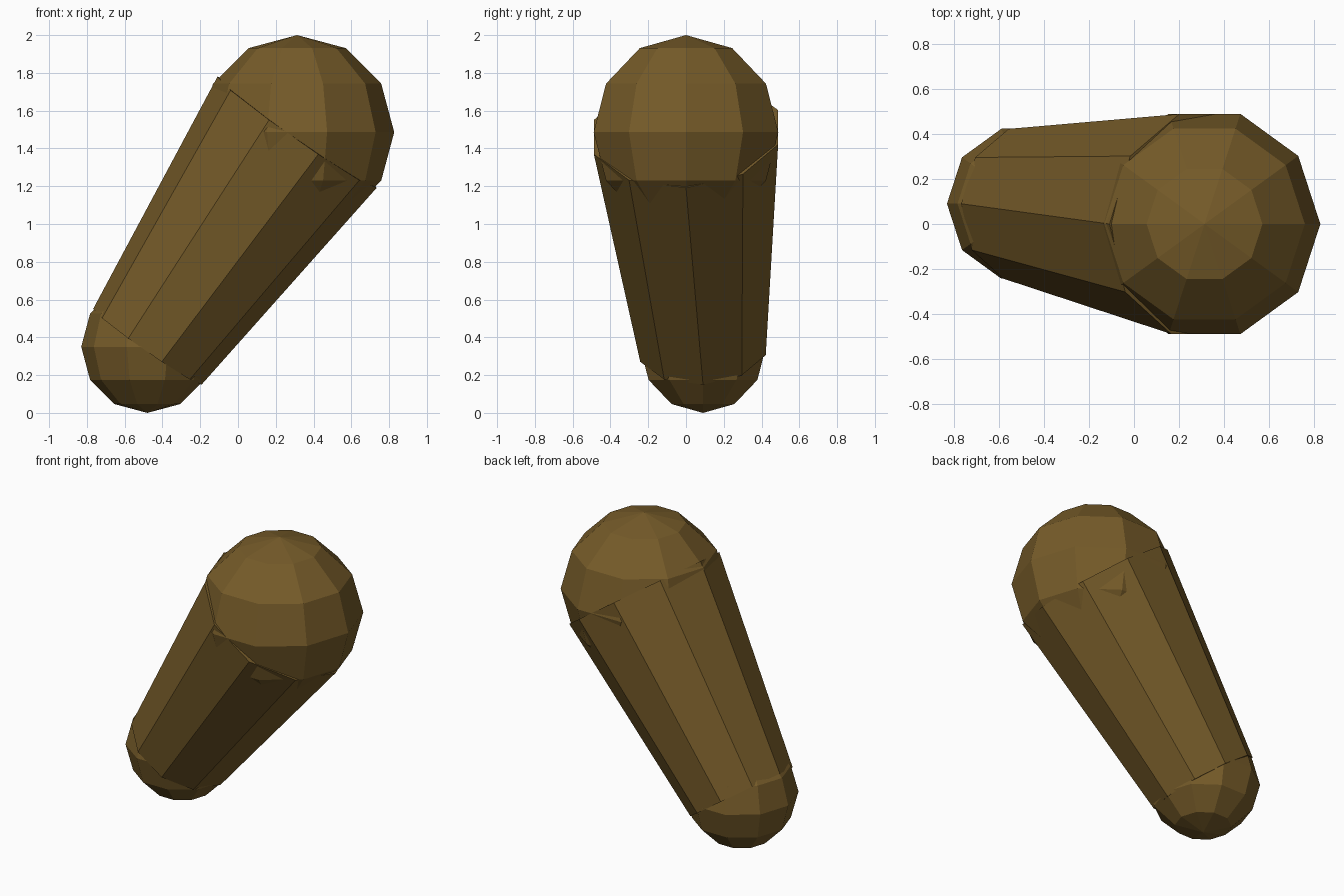
import bpy, bmesh, math
from mathutils import Vector, Matrix

if "Cube" in bpy.data.objects:
    bpy.data.objects.remove(bpy.data.objects["Cube"])

SIDES = 10
mat = bpy.data.materials.new("olive_brown")
mat.diffuse_color = (0.18, 0.105, 0.022, 1)
mat.use_nodes = True
mat.node_tree.nodes["Principled BSDF"].inputs["Base Color"].default_value = mat.diffuse_color


def add_object(name, bm, matrix):
    bmesh.ops.recalc_face_normals(bm, faces=bm.faces)
    me = bpy.data.meshes.new(name)
    bm.to_mesh(me)
    bm.free()
    me.materials.append(mat)
    ob = bpy.data.objects.new(name, me)
    ob.matrix_world = matrix
    bpy.context.collection.objects.link(ob)


def ball(name, centre, radius):
    bm = bmesh.new()
    # quarter turn puts a column of vertices on the x axis
    bmesh.ops.create_uvsphere(bm, u_segments=SIDES, v_segments=6, radius=radius,
                              matrix=Matrix.Rotation(math.pi / 2, 4, 'Z'))
    add_object(name, bm, Matrix.Translation(centre))


def tapered_shaft(name, a, ra, b, rb):
    # local frame: z along the shaft, x kept in the front plane
    d = (b - a).normalized()
    u = Vector((d.z, 0, -d.x)).normalized()
    v = d.cross(u)
    bm = bmesh.new()
    rings = []
    for z, r in ((0, ra), ((b - a).length, rb)):
        rings.append([bm.verts.new((r * math.cos(i * math.tau / SIDES),
                                    r * math.sin(i * math.tau / SIDES), z))
                      for i in range(SIDES)])
    lo, hi = rings
    for i in range(SIDES):
        j = (i + 1) % SIDES
        bm.faces.new((lo[i], lo[j], hi[j], hi[i]))
    bm.faces.new(lo[::-1])
    bm.faces.new(hi)
    frame = Matrix((u, v, d)).transposed().to_4x4()
    add_object(name, bm, Matrix.Translation(a) @ frame)


# Joints at both ends and the shaft between them
lower, r_low = Vector((-0.48, 0.09, 0.35)), 0.35
upper, r_up = Vector((0.313, 0, 1.486)), 0.514
ball("lower_joint", lower, r_low)
ball("upper_joint", upper, r_up)
tapered_shaft("shaft", lower, r_low, upper, r_up)
